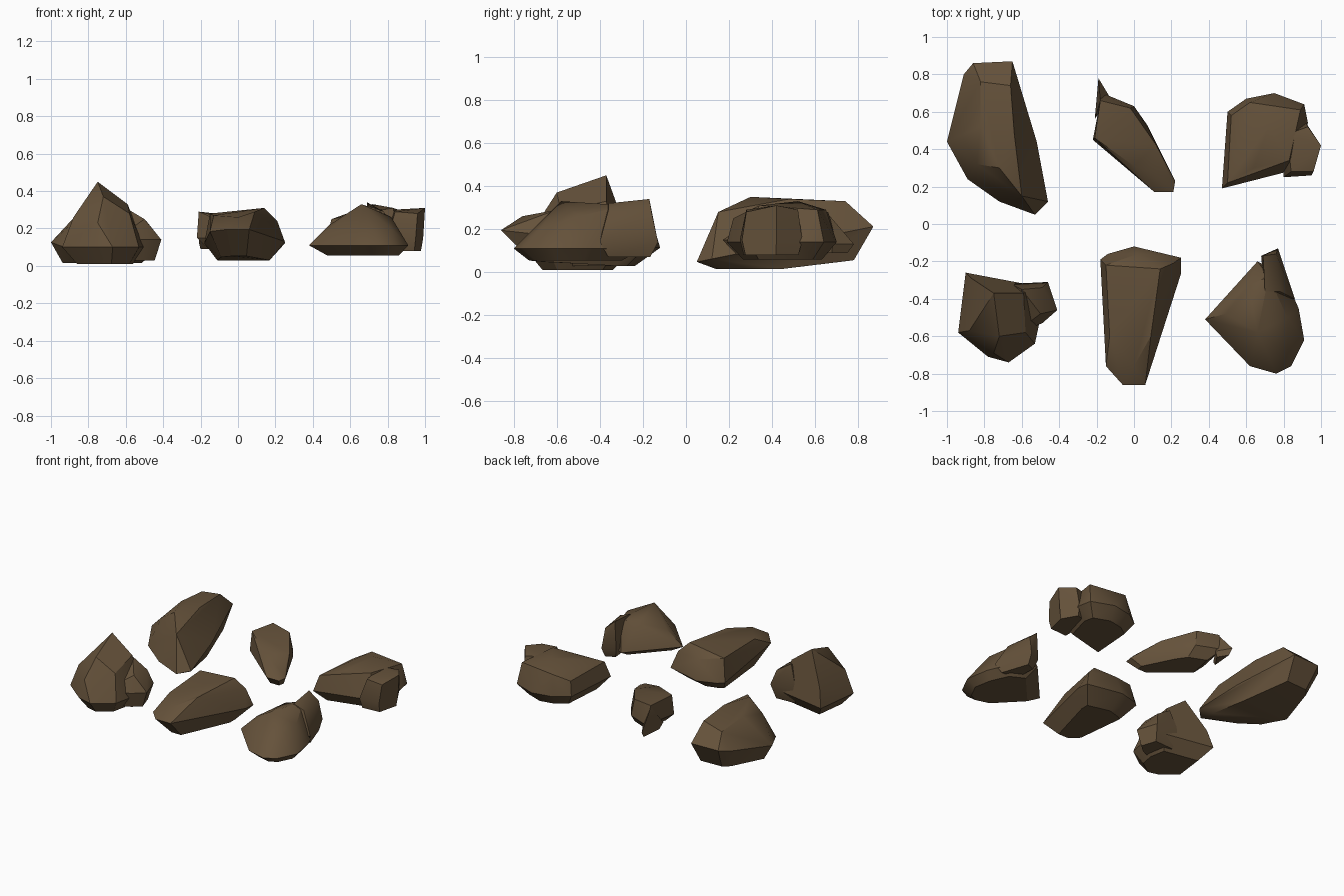
import bpy
import bmesh
import math
from mathutils import Vector

default_cube = bpy.data.objects.get("Cube")
if default_cube:
    bpy.data.objects.remove(default_cube, do_unlink=True)


def flat_material(name, colour):
    material = bpy.data.materials.new(name)
    material.use_nodes = True
    material.diffuse_color = colour
    shader = material.node_tree.nodes["Principled BSDF"]
    shader.inputs["Base Color"].default_value = colour
    shader.inputs["Roughness"].default_value = 0.9
    return material


brown_stone = flat_material("brown_stone", (0.13, 0.084, 0.043, 1))


def rock(name, outline, crown, girth, base, tilt=0.0, foot=0.72):
    """Chiselled stone: a girth outline, a narrower foot and a few crown corners."""
    middle = sum((Vector(p) for p in outline), Vector((0, 0))) / len(outline)
    bm = bmesh.new()
    for x, y in outline:
        lean = tilt * (y - middle.y)
        bm.verts.new((x, y, girth + lean))
        bm.verts.new((middle.x + (x - middle.x) * foot,
                      middle.y + (y - middle.y) * foot,
                      base + max(lean, 0) * 0.5))
    for corner in crown:
        bm.verts.new(corner)
    hull = bmesh.ops.convex_hull(bm, input=bm.verts)
    buried = set(hull["geom_interior"] + hull["geom_unused"])
    loose = [v for v in buried if isinstance(v, bmesh.types.BMVert)]
    bmesh.ops.delete(bm, geom=loose, context="VERTS")

    # Merge nearly level triangles into broad chiselled facets
    bmesh.ops.dissolve_limit(bm, angle_limit=math.radians(6),
                             verts=bm.verts, edges=bm.edges)
    bmesh.ops.recalc_face_normals(bm, faces=bm.faces)
    mesh = bpy.data.meshes.new(name)
    bm.to_mesh(mesh)
    bm.free()
    mesh.materials.append(brown_stone)
    stone = bpy.data.objects.new(name, mesh)
    bpy.context.collection.objects.link(stone)

    # Soften shallow ridges and keep the steep ones crisp
    bpy.ops.object.select_all(action="DESELECT")
    stone.select_set(True)
    bpy.context.view_layer.objects.active = stone
    bpy.ops.object.shade_smooth_by_angle(angle=math.radians(32))
    return stone


# Back row: long ridge on the right-hand side of the model
rock("back_right_ridge_rock",
     outline=[(-.91, .8), (-.86, .86), (-.65, .87), (-.6, .65), (-.52, .44),
              (-.46, .12), (-.53, .05), (-.72, .12), (-.89, .24), (-1, .44)],
     crown=[(-.82, .76, .3), (-.66, .74, .33), (-.82, .52, .32),
            (-.64, .48, .34), (-.84, .32, .27), (-.72, .3, .35),
            (-.62, .28, .31), (-.6, .15, .28)],
     girth=.13, base=.015, tilt=.2, foot=.78)

# Back row: slim shard sloping down to its tail
rock("back_middle_shard",
     outline=[(-.17, .7), (0, .63), (.07, .53), (.15, .38), (.22, .23),
              (.21, .17), (.11, .17), (-.22, .45)],
     crown=[(-.21, .46, .29), (-.18, .66, .28), (-.02, .62, .27),
            (0, .31, .24), (.12, .42, .23), (.2, .24, .17)],
     girth=.15, base=.08)
rock("back_middle_splinter",
     outline=[(-.19, .78), (-.13, .68), (-.21, .56)],
     crown=[(-.18, .66, .27)], girth=.13, base=.09)

# Back row: blocky boulder with a chunk broken off its side
rock("back_left_boulder",
     outline=[(.47, .19), (.5, .6), (.6, .67), (.75, .7), (.91, .64),
              (.93, .54), (.86, .29), (.63, .26), (.52, .23)],
     crown=[(.52, .58, .24), (.62, .65, .29), (.72, .52, .33), (.89, .61, .29),
            (.83, .34, .31), (.64, .3, .29), (.5, .22, .25)],
     girth=.14, base=.06)
rock("back_left_chunk",
     outline=[(.8, .5), (.92, .54), (.99, .42), (.95, .26), (.8, .25)],
     crown=[(.82, .48, .3), (.93, .52, .29), (1, .42, .31),
            (.96, .28, .28), (.84, .28, .29)],
     girth=.15, base=.08, foot=.88)

# Front row: tall peaked boulder and its side chunk
rock("front_right_boulder",
     outline=[(-.9, -.26), (-.68, -.3), (-.53, -.33), (-.5, -.5), (-.53, -.64),
              (-.67, -.74), (-.78, -.71), (-.94, -.58)],
     crown=[(-.75, -.37, .45), (-.87, -.29, .23), (-.88, -.57, .26),
            (-.72, -.6, .37), (-.59, -.37, .33), (-.58, -.58, .28),
            (-.75, -.69, .23)],
     girth=.1, base=.01, foot=.68)
rock("front_right_chunk",
     outline=[(-.66, -.32), (-.46, -.31), (-.41, -.46), (-.49, -.53), (-.66, -.6)],
     crown=[(-.6, -.35, .31), (-.49, -.34, .24), (-.5, -.48, .25)],
     girth=.14, base=.03)

# Front row: long rounded block
rock("front_middle_block",
     outline=[(-.18, -.19), (-.14, -.16), (0, -.12), (.25, -.18), (.25, -.27),
              (.13, -.66), (.06, -.86), (-.06, -.86), (-.15, -.76)],
     crown=[(-.15, -.22, .28), (.14, -.24, .31), (-.13, -.6, .27),
            (.09, -.6, .29), (0, -.76, .26), (.02, -.16, .25), (.21, -.21, .24)],
     girth=.15, base=.03, tilt=-.11, foot=.65)

# Front row: peaked wedge with a pointed shard leaning at its back
rock("front_left_wedge",
     outline=[(.38, -.51), (.66, -.2), (.8, -.27), (.88, -.45), (.91, -.62),
              (.84, -.76), (.76, -.8), (.62, -.76)],
     crown=[(.49, -.48, .22), (.61, -.33, .29), (.72, -.28, .31),
            (.66, -.58, .33), (.82, -.5, .26), (.82, -.68, .2)],
     girth=.11, base=.055)
rock("front_left_shard",
     outline=[(.68, -.17), (.77, -.13), (.79, -.2), (.86, -.4), (.7, -.4)],
     crown=[(.69, -.17, .34), (.76, -.16, .28), (.7, -.36, .32), (.78, -.36, .29)],
     girth=.14, base=.07)
